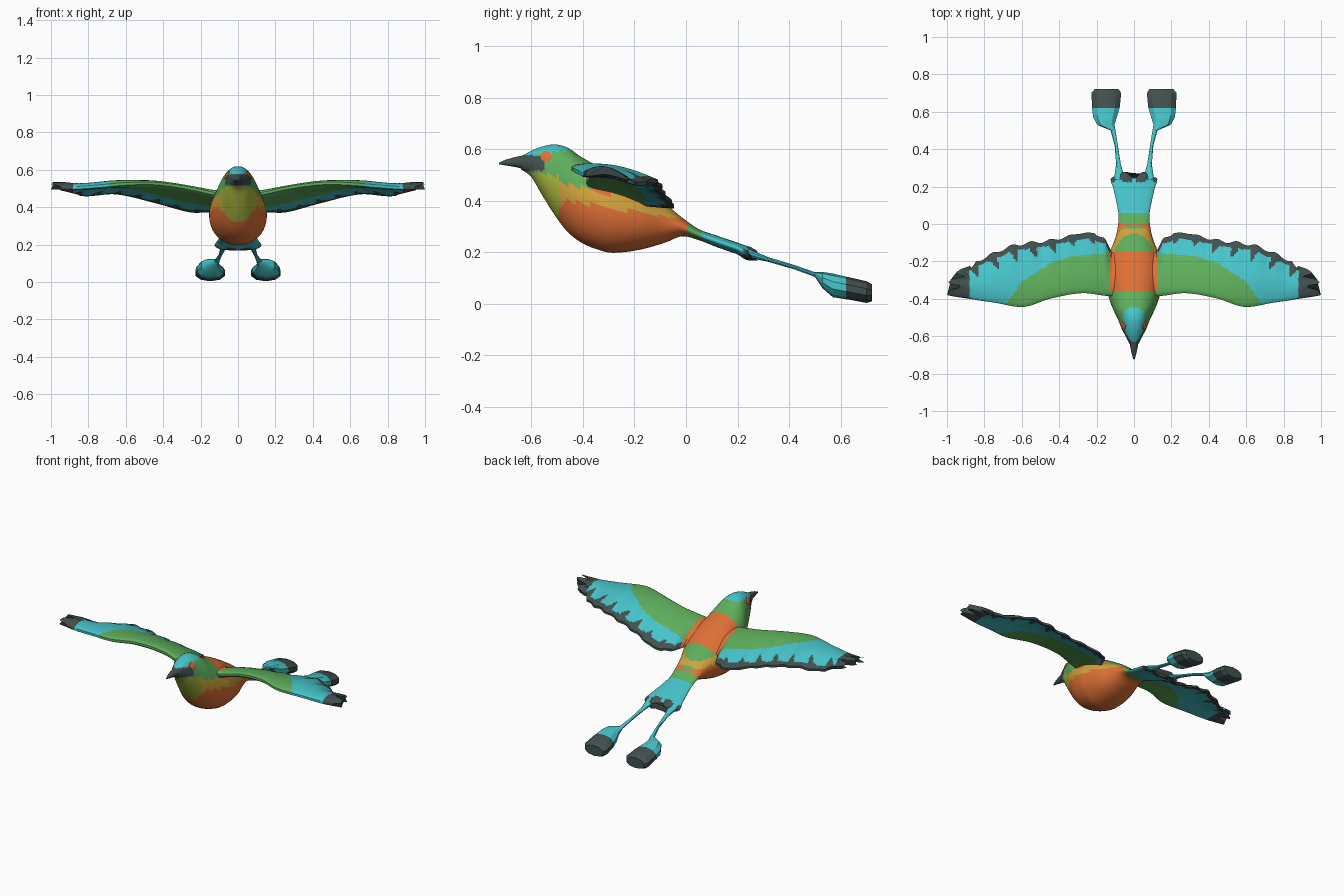
import bpy, math

if "Cube" in bpy.data.objects:
    bpy.data.objects.remove(bpy.data.objects["Cube"])

# ---- colours ----
def lin(c):
    c /= 255
    return c / 12.92 if c <= 0.04045 else ((c + 0.055) / 1.055) ** 2.4

COLOURS = [("green", 94, 174, 92), ("teal", 70, 196, 202), ("charcoal", 66, 80, 80),
           ("orange", 222, 112, 54), ("ochre", 208, 162, 62), ("yellow_green", 168, 182, 62)]
GREEN, TEAL, DARK, ORANGE, OCHRE, LIME = range(6)
MATS = []
for name, r, g, b in COLOURS:
    m = bpy.data.materials.new(name)
    m.diffuse_color = (lin(r), lin(g), lin(b), 1)
    m.use_nodes = True
    m.node_tree.nodes["Principled BSDF"].inputs["Base Color"].default_value = m.diffuse_color
    MATS.append(m)

# ---- helpers ----
def interp(table, t, smooth=True):
    """Interpolate rows (t, a, b, ...) and return [a, b, ...]."""
    t = min(max(t, table[0][0]), table[-1][0])
    i = 0
    while i < len(table) - 2 and t > table[i + 1][0]:
        i += 1
    p, q = table[i], table[i + 1]
    h = q[0] - p[0]
    f = (t - p[0]) / h
    if not smooth:
        return [a + (b - a) * f for a, b in zip(p[1:], q[1:])]
    o, r = table[max(i - 1, 0)], table[min(i + 2, len(table) - 1)]
    out = []
    for k in range(1, len(p)):
        m0 = (q[k] - o[k]) / (q[0] - o[0]) * h
        m1 = (r[k] - p[k]) / (r[0] - p[0]) * h
        out.append((2*f**3 - 3*f*f + 1) * p[k] + (f**3 - 2*f*f + f) * m0
                   + (3*f*f - 2*f**3) * q[k] + (f**3 - f*f) * m1)
    return out

def skin(name, rings, rule, mirror=False, angle=40):
    """Join closed rings into a capped skin and colour its faces by rule."""
    n = len(rings[0])
    verts = [p for ring in rings for p in ring]
    faces = [tuple(range(n))[::-1], tuple(range(len(verts) - n, len(verts)))]
    for i in range(len(rings) - 1):
        for j in range(n):
            k = (j + 1) % n
            faces.append((i*n + j, i*n + k, i*n + n + k, i*n + n + j))
    me = bpy.data.meshes.new(name)
    me.from_pydata(verts, [], faces)
    for m in MATS:
        me.materials.append(m)
    for p in me.polygons:
        p.material_index = rule(*p.center)
    ob = bpy.data.objects.new(name, me)
    bpy.context.collection.objects.link(ob)
    bpy.context.view_layer.objects.active = ob
    ob.select_set(True)
    bpy.ops.object.mode_set(mode='EDIT')
    bpy.ops.mesh.select_all(action='SELECT')
    bpy.ops.mesh.normals_make_consistent(inside=False)
    bpy.ops.object.mode_set(mode='OBJECT')
    bpy.ops.object.shade_smooth_by_angle(angle=math.radians(angle))
    ob.select_set(False)
    if mirror:
        ob.modifiers.new("mirror", 'MIRROR').use_mirror_merge = False
    return ob

def oval(y, cx, zb, zt, w, n, power=0.9):
    pts = []
    for j in range(n):
        a = 2 * math.pi * (j + 0.5) / n
        c = math.cos(a)
        pts.append((cx + w * math.copysign(abs(c) ** power, c), y,
                    (zb + zt) / 2 + (zt - zb) / 2 * math.sin(a)))
    return pts

# ---- body with head and short tail: y, bottom, top, half width ----
BODY = [(-.64, .522, .572, .025), (-.60, .492, .594, .045), (-.56, .425, .61, .066),
        (-.51, .345, .619, .086), (-.46, .28, .607, .11), (-.41, .24, .573, .13),
        (-.35, .213, .54, .146), (-.287, .198, .515, .154), (-.18, .21, .455, .14),
        (-.08, .238, .388, .102), (-.015, .262, .335, .087), (.05, .247, .29, .083),
        (.12, .22, .265, .095), (.2, .192, .238, .113), (.25, .172, .222, .125),
        (.28, .168, .205, .115)]

def body_colour(x, y, z):
    if y > .245 - .025 * abs(math.sin(x * 38)):
        return DARK
    if y > .06:
        return TEAL
    if y < -.545 and .515 < z < .577:
        return DARK                                   # face mask
    if y < -.44 and z > .583 + .15 * (y + .55):
        return TEAL                                   # cap
    if y < -.49 and z < .52 - .2 * (y + .63):
        return LIME                                   # throat
    if -.51 < y < 0 and z < min(.40 - .16 * (y + .46), .357 + 1.1 * (y + .5)):
        return ORANGE                                 # belly
    if y < -.02 and z < .462 - .24 * (y + .45):
        return OCHRE                                  # flank
    if -.36 < y < -.14:
        return ORANGE                                 # back patch
    return GREEN

rings = []
for i in range(101):
    y = -.64 + .92 * i / 100
    ring = oval(y, 0, *interp(BODY, y), 44)
    if y > .2:                                        # notched tail end
        ring = [(a, b - (y - .2) * .45 * math.cos(a * 31) ** 2, c) for a, b, c in ring]
    rings.append(ring)
skin("body", rings, body_colour)

# ---- beak ----
BEAK = [(-.60, .512, .585, .036), (-.63, .522, .577, .026), (-.66, .53, .571, .02),
        (-.70, .537, .56, .011), (-.725, .541, .548, .003)]
skin("beak", [oval(y, 0, b, t, w, 12) for y, b, t, w in BEAK], lambda x, y, z: DARK)

# ---- eyes: thin discs lying on the head ----
ey, ez, er = -.543, .572, .021
zb, zt, ew = interp(BODY, ey)
ex = ew * math.sqrt(1 - ((ez - (zb + zt) / 2) / ((zt - zb) / 2)) ** 2) ** .9
def eye_ring(r, lift):
    pts = []
    for j in range(14):
        a = math.tau * j / 14
        y, z = ey + r * math.cos(a), ez + r * math.sin(a)
        b, t, w = interp(BODY, y)
        s = max(0, 1 - ((z - (b + t) / 2) / ((t - b) / 2)) ** 2)
        pts.append((w * s ** .45 + lift, y, z))
    return pts
skin("eye", [eye_ring(er, -.003), eye_ring(er, .003), eye_ring(er * .6, .006)],
     lambda x, y, z: ORANGE, mirror=True)

# ---- wings: span, leading y, leading z ----
LEAD = [(.06, -.385, .46), (.14, -.385, .475), (.28, -.37, .505), (.45, -.40, .527),
        (.59, -.443, .525), (.75, -.42, .512), (.88, -.402, .503), (1, -.39, .505)]
# span, trailing y, trailing z
TRAIL = [(.06, -.17, .40), (.12, -.15, .385), (.155, -.075, .378), (.26, -.047, .38),
         (.43, -.085, .425), (.65, -.117, .475), (.81, -.185, .465), (.9, -.225, .475),
         (1, -.235, .49)]
# chord fraction, span reached by the fingered tip
TIP = [(0, .95), (.06, 1.0), (.25, .985), (.33, .93), (.4, .93), (.48, .995), (.6, .98),
       (.68, .905), (.74, .905), (.82, .955), (.92, .94), (1, .89)]
LINING = [(.1, -.155), (.3, -.165), (.45, -.21), (.6, -.31), (.69, -.44)]

def wing_point(s, v, side):
    ly, lz = interp(LEAD, s)
    ty, tz = interp(TRAIL, s, s > .2)
    x = s
    if s > .84:
        x = .84 + (s - .84) / .16 * (interp(TIP, v, False)[0] - .84)
    ty += .008 * math.sin(s * 60) * min(1, max(0, (s - .2) * 4))   # feather scallops
    thick = .007 + (.055 - .03 * s) * math.sqrt(v) * (1 - v)
    z = lz + (tz - lz) * v + .02 * math.sin(math.pi * v) + side * thick
    return (x, ly + (ty - ly) * v, z)

def wing_colour(x, y, z):
    if x < .13 and -.36 < y < -.14:
        return ORANGE
    gap = interp(TRAIL, x, False)[0] - y
    spike = max(0, math.sin(math.tau * (x * 9.5 + gap * 4))) ** 3
    if x < .69 and y < interp(LINING, x, False)[0]:
        return GREEN
    if x > .88 or gap < .028 + .06 * spike * min(1, x * 1.6):
        return DARK
    return TEAL

NV = 30
rings = []
for i in range(96):
    s = .06 + .94 * i / 95
    rings.append([wing_point(s, j / NV, 1) for j in range(NV + 1)]
                 + [wing_point(s, j / NV, -1) for j in range(NV, -1, -1)])
skin("wing", rings, wing_colour, mirror=True)

# ---- long tail feathers ending in paddles: y, centre x, bottom, top, half width ----
RACKET = [(.24, .078, .18, .215, .03), (.32, .083, .163, .181, .013),
          (.42, .095, .134, .151, .009), (.50, .112, .105, .123, .014),
          (.53, .15, .06, .124, .048), (.57, .155, .026, .118, .066),
          (.62, .151, .018, .106, .077), (.63, .15, .017, .104, .078),
          (.70, .148, .004, .088, .083), (.722, .146, .01, .076, .066)]
skin("tail_racket", [oval(*row, 10) for row in RACKET],
     lambda x, y, z: DARK if y > .62 else TEAL, mirror=True, angle=25)
